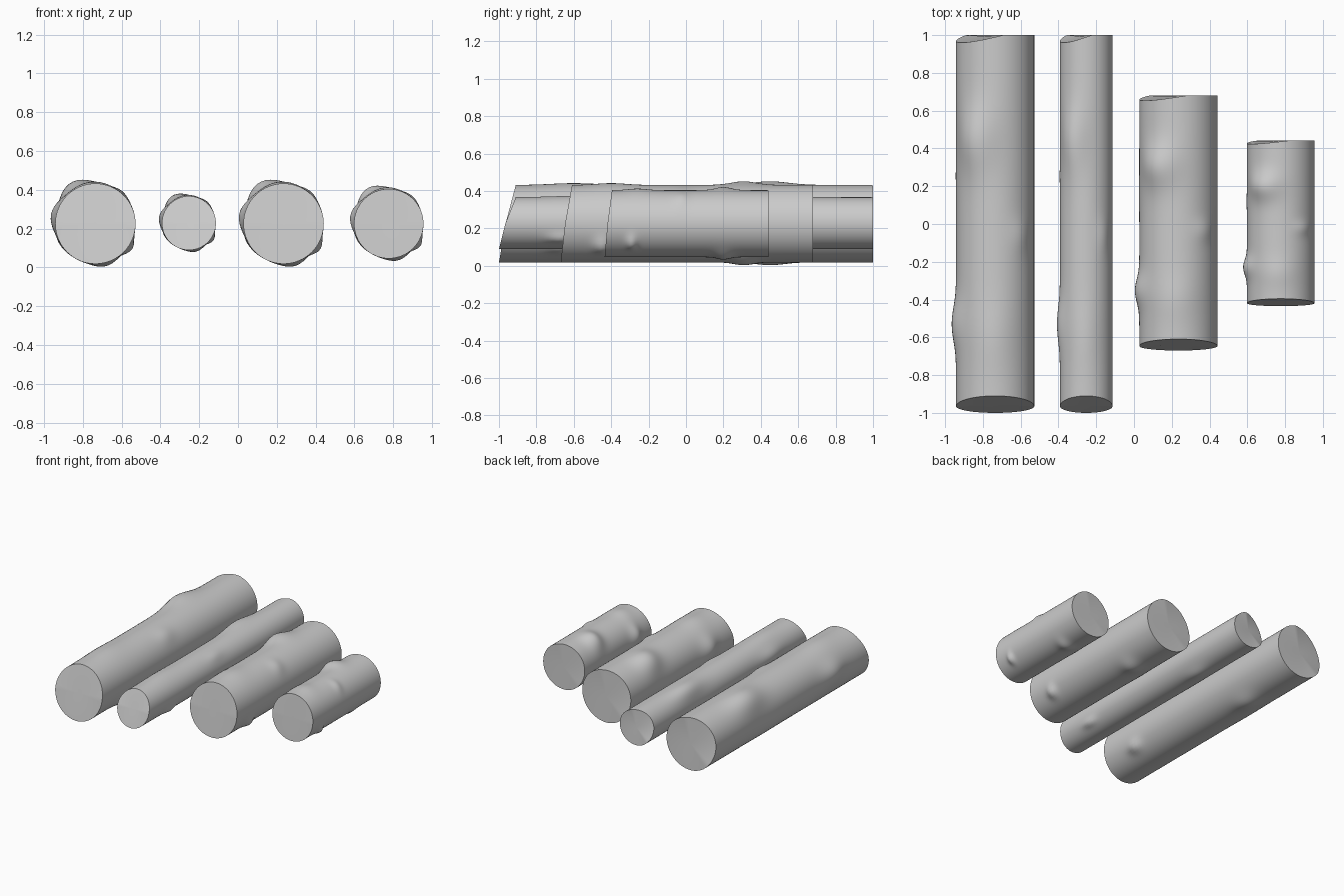
import bpy, bmesh
from math import sin, cos, pi, radians, exp

if "Cube" in bpy.data.objects:
    bpy.data.objects.remove(bpy.data.objects["Cube"])

# knots: angle (deg), position along length (-1..1), height, angular width (deg), length width
KNOTS = [
    (167, -0.53, 0.13, 17, 0.09),
    (121, 0.45, 0.19, 19, 0.12),
    (-35, -0.67, 0.12, 9, 0.045),
    (-76, 0.45, 0.09, 14, 0.08),
    (50, -0.06, 0.05, 12, 0.06),
    (97, -0.60, 0.05, 22, 0.12),
    (-155, 0.25, 0.03, 15, 0.12),
]
SEG, RINGS = 64, 72


def ang_diff(a, b):
    return (a - b + 180) % 360 - 180


def make_log(name, cx, cz, r, y_mid, half):
    bm = bmesh.new()
    rings = []
    for i in range(RINGS + 1):
        t = -1 + 2 * i / RINGS
        ring = []
        for j in range(SEG):
            deg = 360 * j / SEG
            a = radians(deg)
            # slanted front cut, back cut chipped at the upper left
            s = sin(a)
            front = -0.965 + (0.055 if s > 0 else 0.035) * s
            d = ang_diff(deg, 150)
            back = 1 - (0.04 * cos(radians(d * 1.25)) if abs(d) < 72 else 0)
            y = front + (back - front) * (t + 1) / 2
            k = 1.0
            for ka, ky, h, wa, wy in KNOTS:
                k += h * exp(-0.5 * ((ang_diff(deg, ka) / wa) ** 2 + ((y - ky) / wy) ** 2))
            ring.append(bm.verts.new((cx + r * k * cos(a), y_mid + half * y, cz + r * k * s)))
        rings.append(ring)
    # bark
    for a, b in zip(rings, rings[1:]):
        for j in range(SEG):
            n = (j + 1) % SEG
            bm.faces.new((a[j], a[n], b[n], b[j]))
    # sawn ends
    for ring, y in ((rings[0], -0.96), (rings[-1], 0.99)):
        c = bm.verts.new((cx, y_mid + half * y, cz))
        for j in range(SEG):
            bm.faces.new((ring[j], ring[(j + 1) % SEG], c))
    bmesh.ops.recalc_face_normals(bm, faces=bm.faces)
    me = bpy.data.meshes.new(name)
    bm.to_mesh(me)
    bm.free()
    ob = bpy.data.objects.new(name, me)
    bpy.context.collection.objects.link(ob)
    bpy.ops.object.select_all(action='DESELECT')
    ob.select_set(True)
    bpy.context.view_layer.objects.active = ob
    bpy.ops.object.shade_smooth_by_angle(angle=radians(40))


make_log("long_thick_log", -0.735, 0.225, 0.207, 0.0, 1.0)
make_log("long_thin_log", -0.253, 0.228, 0.139, 0.0, 1.0)
make_log("medium_log", 0.235, 0.225, 0.207, 0.005, 0.675)
make_log("short_log", 0.777, 0.225, 0.179, 0.003, 0.438)
